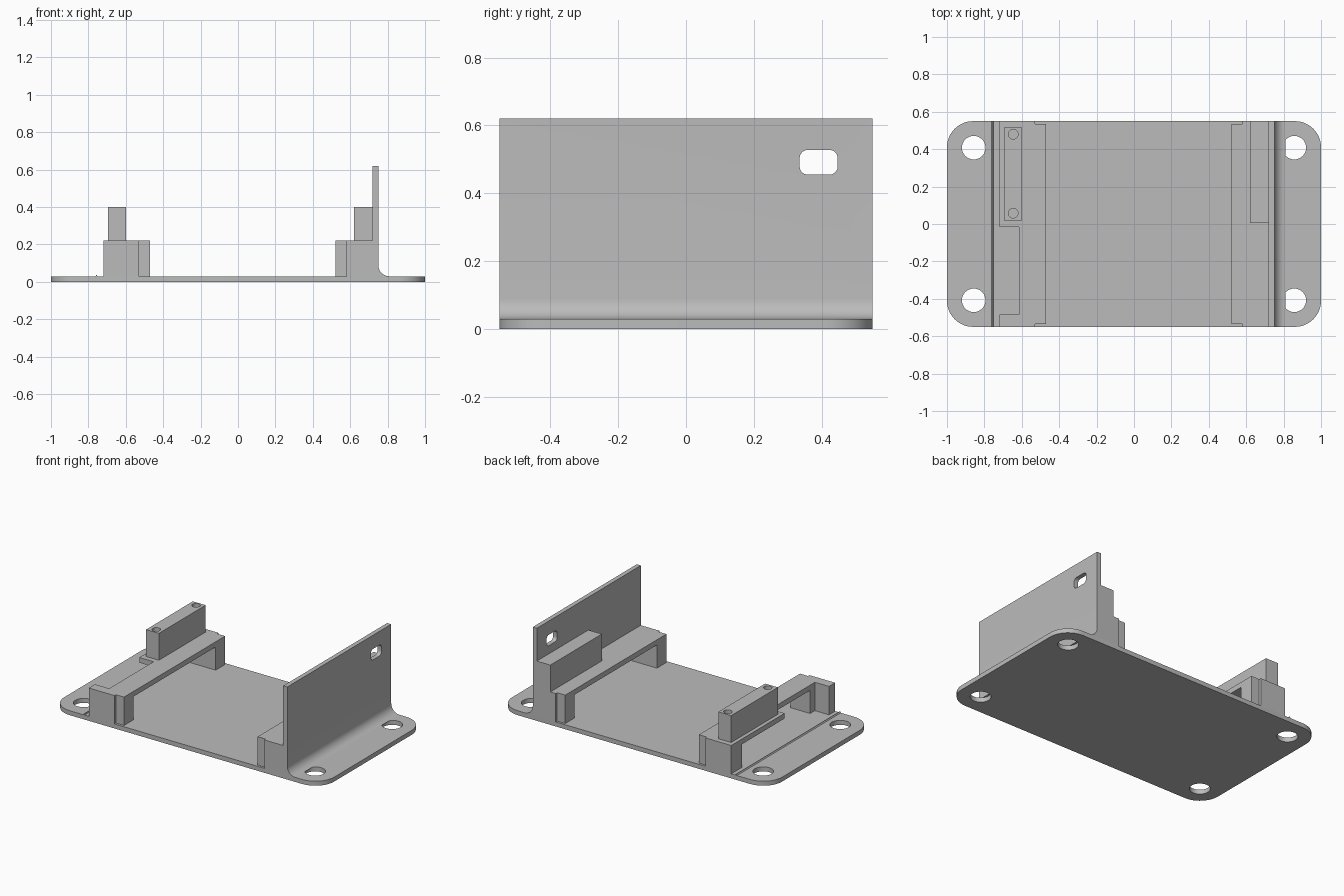
import bpy, bmesh, math

if "Cube" in bpy.data.objects:
    bpy.data.objects.remove(bpy.data.objects["Cube"])

grey = bpy.data.materials.new("light_grey")
grey.diffuse_color = (0.5, 0.5, 0.5, 1)
grey.use_nodes = True
grey.node_tree.nodes["Principled BSDF"].inputs["Base Color"].default_value = grey.diffuse_color


def prism(name, outline, lo, hi, axis="z"):
    """Extrude a closed 2D outline: (x, y) along z, (x, z) along y or (y, z) along x."""
    place = {"z": lambda a, b, t: (a, b, t),
             "y": lambda a, b, t: (a, t, b),
             "x": lambda a, b, t: (t, a, b)}[axis]
    bm = bmesh.new()
    base = [bm.verts.new(place(a, b, lo)) for a, b in outline]
    top = [bm.verts.new(place(a, b, hi)) for a, b in outline]
    n = len(base)
    bm.faces.new(base)
    bm.faces.new(top)
    for i in range(n):
        j = (i + 1) % n
        bm.faces.new((base[i], base[j], top[j], top[i]))
    bmesh.ops.recalc_face_normals(bm, faces=bm.faces)
    mesh = bpy.data.meshes.new(name)
    bm.to_mesh(mesh)
    bm.free()
    mesh.materials.append(grey)
    obj = bpy.data.objects.new(name, mesh)
    bpy.context.collection.objects.link(obj)
    return obj


def rect(x0, x1, y0, y1):
    return [(x0, y0), (x1, y0), (x1, y1), (x0, y1)]


def arc(cx, cy, r, start, end, steps):
    return [(cx + r * math.cos(math.radians(start + (end - start) * i / steps)),
             cy + r * math.sin(math.radians(start + (end - start) * i / steps)))
            for i in range(steps + 1)]


def rounded(x0, x1, y0, y1, r, steps):
    return (arc(x1 - r, y1 - r, r, 0, 90, steps) + arc(x0 + r, y1 - r, r, 90, 180, steps)
            + arc(x0 + r, y0 + r, r, 180, 270, steps) + arc(x1 - r, y0 + r, r, 270, 360, steps))


def circle(cx, cy, r, n=32):
    return arc(cx, cy, r, 0, 360, n)[:-1]


def cut(obj, cutters):
    for c in cutters:
        mod = obj.modifiers.new("cut", "BOOLEAN")
        mod.operation = "DIFFERENCE"
        mod.solver = "EXACT"
        mod.object = c
        bpy.context.view_layer.objects.active = obj
        bpy.ops.object.modifier_apply(modifier=mod.name)
        bpy.data.objects.remove(c)


def smooth(obj):
    bpy.ops.object.select_all(action="DESELECT")
    obj.select_set(True)
    bpy.context.view_layer.objects.active = obj
    bpy.ops.object.shade_smooth_by_angle(angle=math.radians(30))


W = 0.55          # half depth
FLOOR = 0.03      # plate thickness
SLAB, TOP = 0.185, 0.22

# Base plate with rounded corners and four screw holes
plate = prism("base_plate", rounded(-1, 1, -W, W, 0.14, 12), 0, FLOOR)
cut(plate, [prism("hole", circle(sx * 0.857, sy * 0.408, 0.063), -0.1, 0.1)
            for sx in (-1, 1) for sy in (-1, 1)])
smooth(plate)

# Upright wall with a filleted foot and a rounded slot
wall_profile = [(0.72, FLOOR), (0.81, FLOOR)] + arc(0.81, 0.09, 0.06, 270, 180, 10)[1:] \
    + [(0.75, 0.62), (0.72, 0.62)]
wall = prism("upright_wall", wall_profile, -W, W, "y")
cut(wall, [prism("slot", rounded(0.335, 0.447, 0.455, 0.528, 0.024, 6), 0.6, 0.9, "x")])
smooth(wall)

# Brackets: thin shelf on two stepped end pillars, inner edge set in slightly
Y1, Y2 = 0.535, 0.435
for side, name, outer, step, inner in ((-1, "left", 0.72, 0.53, 0.47),
                                       (1, "right", 0.72, 0.58, 0.52)):
    notch = name == "left"
    shelf = [(outer, -W), (step, -W), (step, -Y1), (inner, -Y1),
             (inner, Y1), (step, Y1), (step, W), (outer, W)]
    front = [(outer, -W), (step, -W), (step, -Y1), (inner, -Y1), (inner, -Y2)]
    if notch:
        shelf += [(outer, -0.015), (0.615, -0.015), (0.615, -0.485), (outer, -0.485)]
        front += [(0.615, -Y2), (0.615, -0.485), (outer, -0.485)]
    else:
        front += [(outer, -Y2)]
    back = [(outer, W), (step, W), (step, Y1), (inner, Y1), (inner, Y2), (outer, Y2)]
    for part, outline, lo, hi in (("shelf", shelf, SLAB, TOP),
                                  ("front_pillar", front, FLOOR, SLAB),
                                  ("back_pillar", back, FLOOR, SLAB)):
        prism(f"{name}_{part}", [(side * x, y) for x, y in outline], lo, hi)

# Raised block on the left shelf with two screw holes
block = prism("left_block", rect(-0.695, -0.6, 0.02, 0.515), TOP, 0.4)
cut(block, [prism("screw_hole", circle(-0.646, y, 0.026, 24), 0.27, 0.5)
            for y in (0.058, 0.48)])
smooth(block)

# Raised block against the wall
prism("right_block", rect(0.62, 0.72, 0.005, W), TOP, 0.4)

# Small ridge along the left side
prism("left_ridge", [(-0.762, FLOOR), (-0.752, FLOOR), (-0.754, 0.038), (-0.757, 0.038)],
      -W, W, "y")
